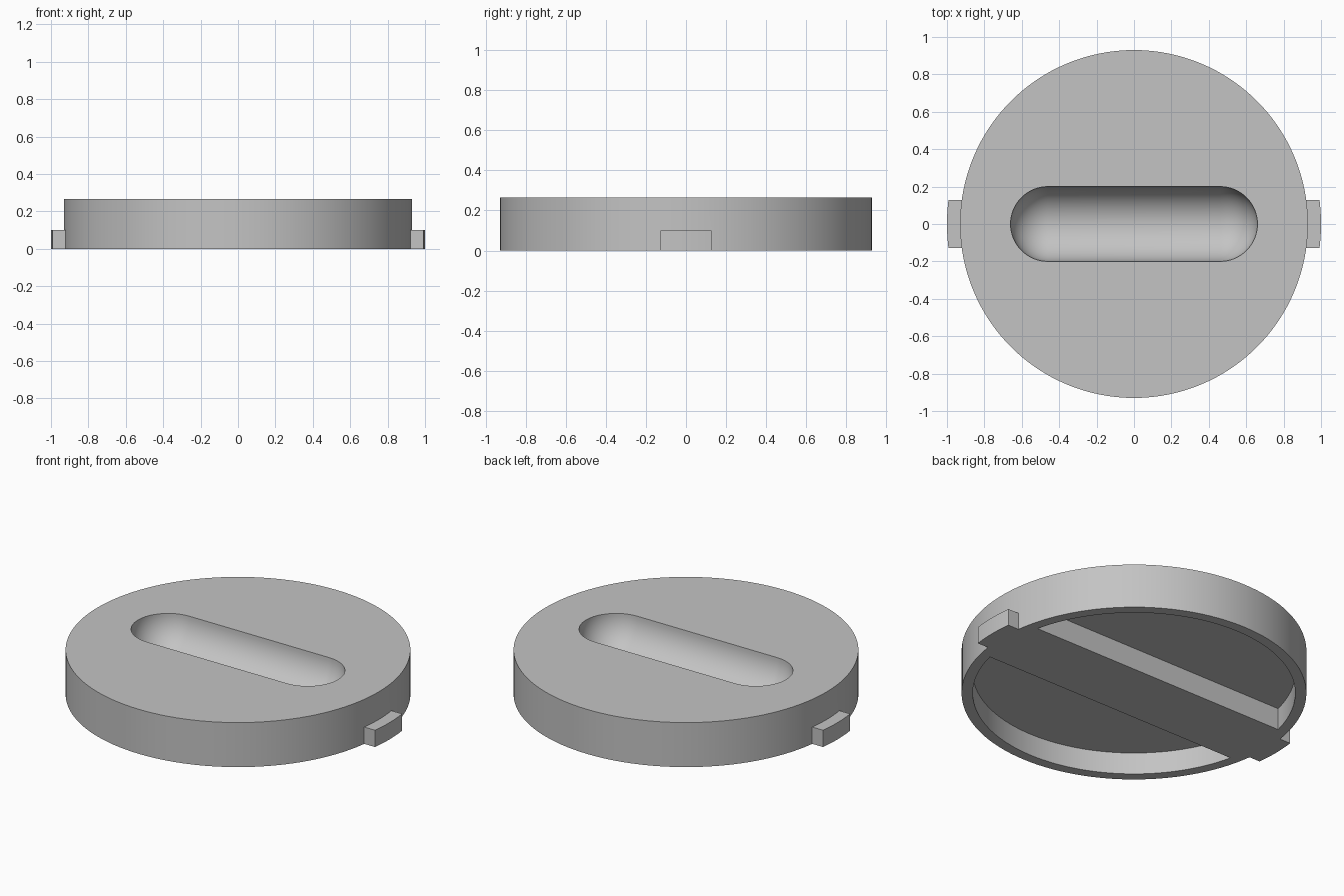
import bpy, bmesh
from math import sin, cos, pi, tau, asin, radians
from mathutils import Vector

cube = bpy.data.objects.get("Cube")
if cube:
    bpy.data.objects.remove(cube)

R, HEIGHT = 0.93, 0.265            # main disc
INNER_R, CEILING = 0.87, 0.13      # hollow underneath
RIB = 0.2                          # half width of the rib under the grip
GRIP_R, GRIP_X = 0.2, 0.46         # finger groove
TAB_R, TAB_Y, TAB_H = 1.0, 0.128, 0.1

grey = bpy.data.materials.new("grey plastic")
grey.use_nodes = True
colour = (0.55, 0.55, 0.55, 1)
grey.diffuse_color = colour
grey.node_tree.nodes["Principled BSDF"].inputs["Base Color"].default_value = colour


def make(name, bm):
    bmesh.ops.recalc_face_normals(bm, faces=bm.faces)
    mesh = bpy.data.meshes.new(name)
    bm.to_mesh(mesh)
    bm.free()
    obj = bpy.data.objects.new(name, mesh)
    mesh.materials.append(grey)
    bpy.context.collection.objects.link(obj)
    return obj


def arc(r, a, b, n):
    return [(r * cos(a + (b - a) * i / n), r * sin(a + (b - a) * i / n)) for i in range(n + 1)]


def prism(name, outline, z0, z1):
    bm = bmesh.new()
    face = bm.faces.new([bm.verts.new((x, y, z0)) for x, y in outline])
    top = bmesh.ops.extrude_face_region(bm, geom=[face])["geom"]
    bmesh.ops.translate(bm, vec=(0, 0, z1 - z0),
                        verts=[v for v in top if isinstance(v, bmesh.types.BMVert)])
    return make(name, bm)


def capsule(name, r, half, centre_z):
    # Half outline spun around the x axis
    bm = bmesh.new()
    right = [(x + half, y) for x, y in arc(r, 0, pi / 2, 16)]
    left = [(x - half, y) for x, y in arc(r, pi / 2, pi, 16)]
    verts = [bm.verts.new((x, y, centre_z)) for x, y in right + left]
    edges = [bm.edges.new(pair) for pair in zip(verts, verts[1:])]
    bmesh.ops.spin(bm, geom=verts + edges, cent=(0, 0, centre_z), axis=(1, 0, 0),
                   angle=tau, steps=64)
    bmesh.ops.remove_doubles(bm, verts=bm.verts, dist=1e-4)
    return make(name, bm)


def combine(target, tool, operation):
    mod = target.modifiers.new(tool.name, "BOOLEAN")
    mod.operation, mod.object, mod.solver = operation, tool, "EXACT"
    bpy.context.view_layer.objects.active = target
    bpy.ops.object.modifier_apply(modifier=mod.name)
    bpy.data.objects.remove(tool)


# Round cap
cap = prism("round_cap", arc(R, 0, tau, 128)[:-1], 0, HEIGHT)

# Two locking tabs with curved outer ends
a = asin(TAB_Y / TAB_R)
for side, name in ((1, "left_tab"), (-1, "right_tab")):
    outline = [(0.9, -TAB_Y)] + arc(TAB_R, -a, a, 10) + [(0.9, TAB_Y)]
    tab = prism(name, [(side * x, y) for x, y in outline], 0, TAB_H)
    combine(cap, tab, "UNION")

# Half-moon hollows either side of the rib
a = asin(RIB / INNER_R)
for side, name in ((1, "back_hollow"), (-1, "front_hollow")):
    outline = [(x, side * y) for x, y in arc(INNER_R, a, pi - a, 56)]
    combine(cap, prism(name, outline, -0.1, CEILING), "DIFFERENCE")

# Rounded finger groove on top
combine(cap, capsule("finger_groove", GRIP_R, GRIP_X, HEIGHT), "DIFFERENCE")

# Smooth the curves, keep the edges crisp
bpy.ops.object.select_all(action="DESELECT")
cap.select_set(True)
bpy.context.view_layer.objects.active = cap
bpy.ops.object.shade_smooth_by_angle(angle=radians(30))
